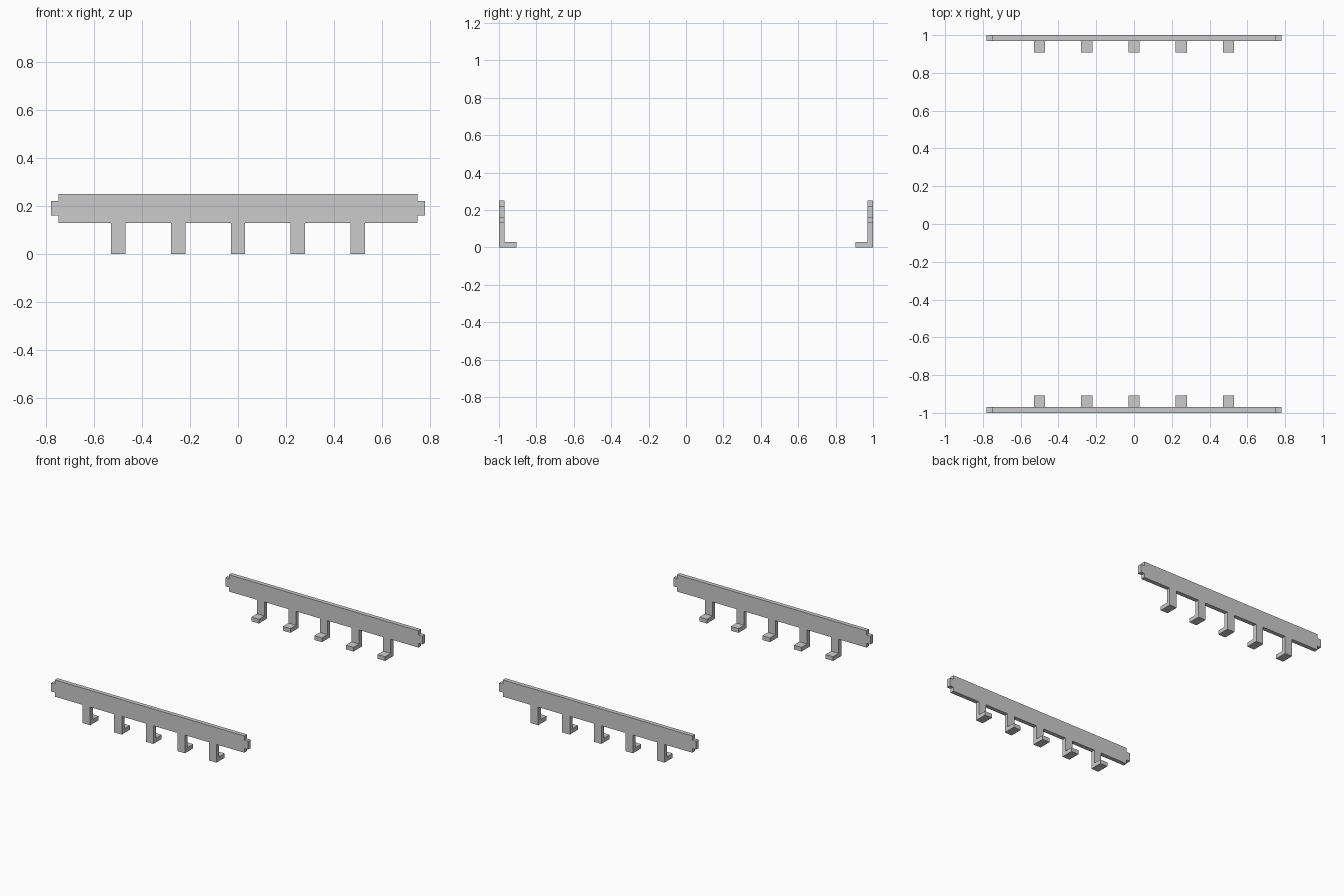
import bpy, bmesh

if "Cube" in bpy.data.objects:
    bpy.data.objects.remove(bpy.data.objects["Cube"])

RAIL_X, TAB_X = 0.75, 0.78
TOP, BOTTOM = 0.25, 0.13
TAB_LOW, TAB_HIGH = 0.16, 0.22
OUTER, INNER, TOE = 1.0, 0.97, 0.907
HOOKS = [-0.5, -0.25, 0.0, 0.25, 0.5]
HALF_W, TOE_H = 0.03, 0.03


def extrude_outline(name, points, offset):
    """Solid from a closed flat outline, swept along an offset vector."""
    bm = bmesh.new()
    face = bm.faces.new([bm.verts.new(p) for p in points])
    result = bmesh.ops.extrude_face_region(bm, geom=[face])
    verts = [g for g in result["geom"] if isinstance(g, bmesh.types.BMVert)]
    bmesh.ops.translate(bm, verts=verts, vec=offset)
    bmesh.ops.recalc_face_normals(bm, faces=bm.faces)
    mesh = bpy.data.meshes.new(name)
    bm.to_mesh(mesh)
    bm.free()
    obj = bpy.data.objects.new(name, mesh)
    bpy.context.collection.objects.link(obj)
    return obj


# Rail outline with a stepped tab at each end
right_end = [(RAIL_X, BOTTOM), (RAIL_X, TAB_LOW), (TAB_X, TAB_LOW),
             (TAB_X, TAB_HIGH), (RAIL_X, TAB_HIGH), (RAIL_X, TOP)]
rail_outline = right_end + [(-x, z) for x, z in reversed(right_end)]

# L-shaped hook outline, seen from the side (distance from centre, height)
hook_outline = [(OUTER, BOTTOM), (OUTER, 0), (TOE, 0),
                (TOE, TOE_H), (INNER, TOE_H), (INNER, BOTTOM)]

# Front and back rails, hooks facing inwards
for side, label in ((-1, "front"), (1, "back")):
    extrude_outline(f"{label}_rail",
                    [(x, side * INNER, z) for x, z in rail_outline],
                    (0, side * (OUTER - INNER), 0))
    for i, cx in enumerate(HOOKS, 1):
        extrude_outline(f"{label}_hook_{i}",
                        [(cx - HALF_W, side * y, z) for y, z in hook_outline],
                        (2 * HALF_W, 0, 0))
